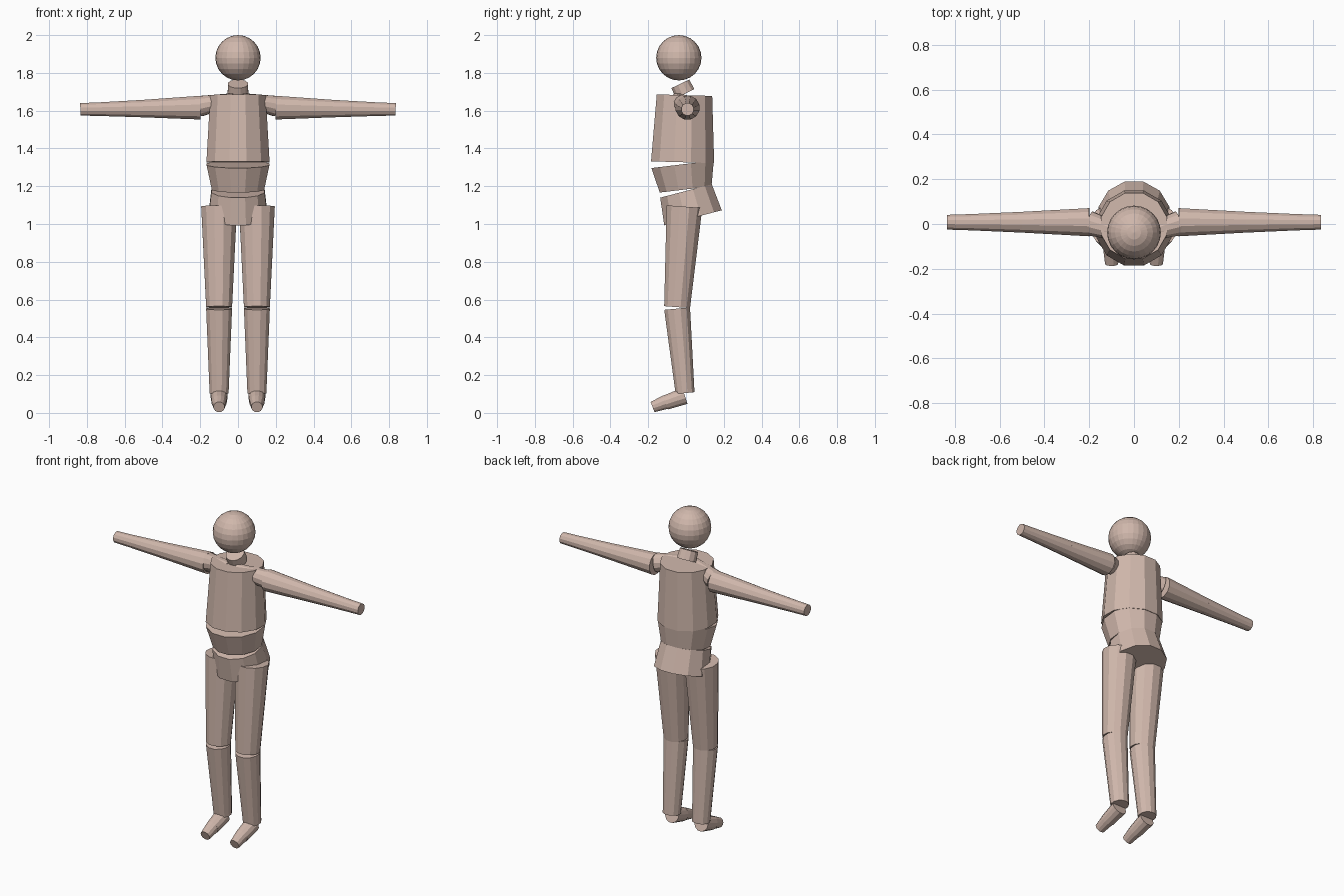
import bpy
import bmesh
import math
from mathutils import Vector

if "Cube" in bpy.data.objects:
    bpy.data.objects.remove(bpy.data.objects["Cube"])

skin = bpy.data.materials.new("warm_clay")
skin.diffuse_color = (0.63, 0.475, 0.41, 1)
skin.use_nodes = True
skin.node_tree.nodes["Principled BSDF"].inputs["Base Color"].default_value = skin.diffuse_color
SIDES = 12


def add_object(name, bm):
    mesh = bpy.data.meshes.new(name)
    bmesh.ops.recalc_face_normals(bm, faces=bm.faces)
    bm.to_mesh(mesh)
    bm.free()
    mesh.materials.append(skin)
    obj = bpy.data.objects.new(name, mesh)
    bpy.context.collection.objects.link(obj)


def segment(name, start, end, r0, r1, ref=(1, 0, 0)):
    """Closed tapered prism running between two joints."""
    start, end = Vector(start), Vector(end)
    axis = (end - start).normalized()
    v = axis.cross(Vector(ref)).normalized()
    u = v.cross(axis)
    bm = bmesh.new()
    rings = []
    for centre, r in ((start, r0), (end, r1)):
        angles = [(i + 0.5) * math.tau / SIDES for i in range(SIDES)]
        rings.append([bm.verts.new(centre + r * (math.cos(a) * u + math.sin(a) * v))
                      for a in angles])
    for i in range(SIDES):
        j = (i + 1) % SIDES
        bm.faces.new((rings[0][i], rings[0][j], rings[1][j], rings[1][i]))
    for ring in rings:
        bm.faces.new(ring)
    add_object(name, bm)


def pair(name, start, end, r0, r1, ref=(1, 0, 0)):
    """Same segment on the left and right."""
    for side, s in (("left", 1), ("right", -1)):
        segment(f"{side}_{name}", (s * start[0], *start[1:]), (s * end[0], *end[1:]), r0, r1, ref)


# Head
bm = bmesh.new()
bmesh.ops.create_uvsphere(bm, u_segments=24, v_segments=12, radius=0.12)
bmesh.ops.translate(bm, verts=bm.verts, vec=(0, -0.038, 1.88))
add_object("head", bm)

# Neck and trunk
segment("neck", (0, -0.005, 1.69), (0, -0.03, 1.742), 0.057, 0.054)
segment("chest", (0, -0.008, 1.682), (0, -0.018, 1.327), 0.152, 0.173)
segment("waist", (0, -0.018, 1.316), (0, -0.002, 1.183), 0.172, 0.143)
segment("pelvis", (0, 0.0, 1.175), (0, 0.037, 1.033), 0.146, 0.163)

# Shoulders and arms
pair("collar", (0.02, -0.05, 1.66), (0.2, 0.003, 1.624), 0.034, 0.056, (0, 1, 0))
pair("upper_arm", (0.2, 0.008, 1.616), (0.5, 0.008, 1.611), 0.065, 0.048, (0, 1, 0))
pair("forearm", (0.5, 0.008, 1.611), (0.74, 0.008, 1.608), 0.048, 0.037, (0, 1, 0))
pair("hand", (0.7, 0.008, 1.6085), (0.835, 0.008, 1.607), 0.0385, 0.034, (0, 1, 0))

# Legs
pair("thigh", (0.1, -0.008, 1.092), (0.1, -0.047, 0.56), 0.098, 0.071)
pair("shin", (0.1, -0.047, 0.552), (0.1, -0.005, 0.105), 0.071, 0.052)

# Feet
pair("foot", (0.1, -0.006, 0.09), (0.1, -0.108, 0.055), 0.046, 0.04)
pair("toes", (0.1, -0.106, 0.058), (0.1, -0.177, 0.031), 0.039, 0.03)
